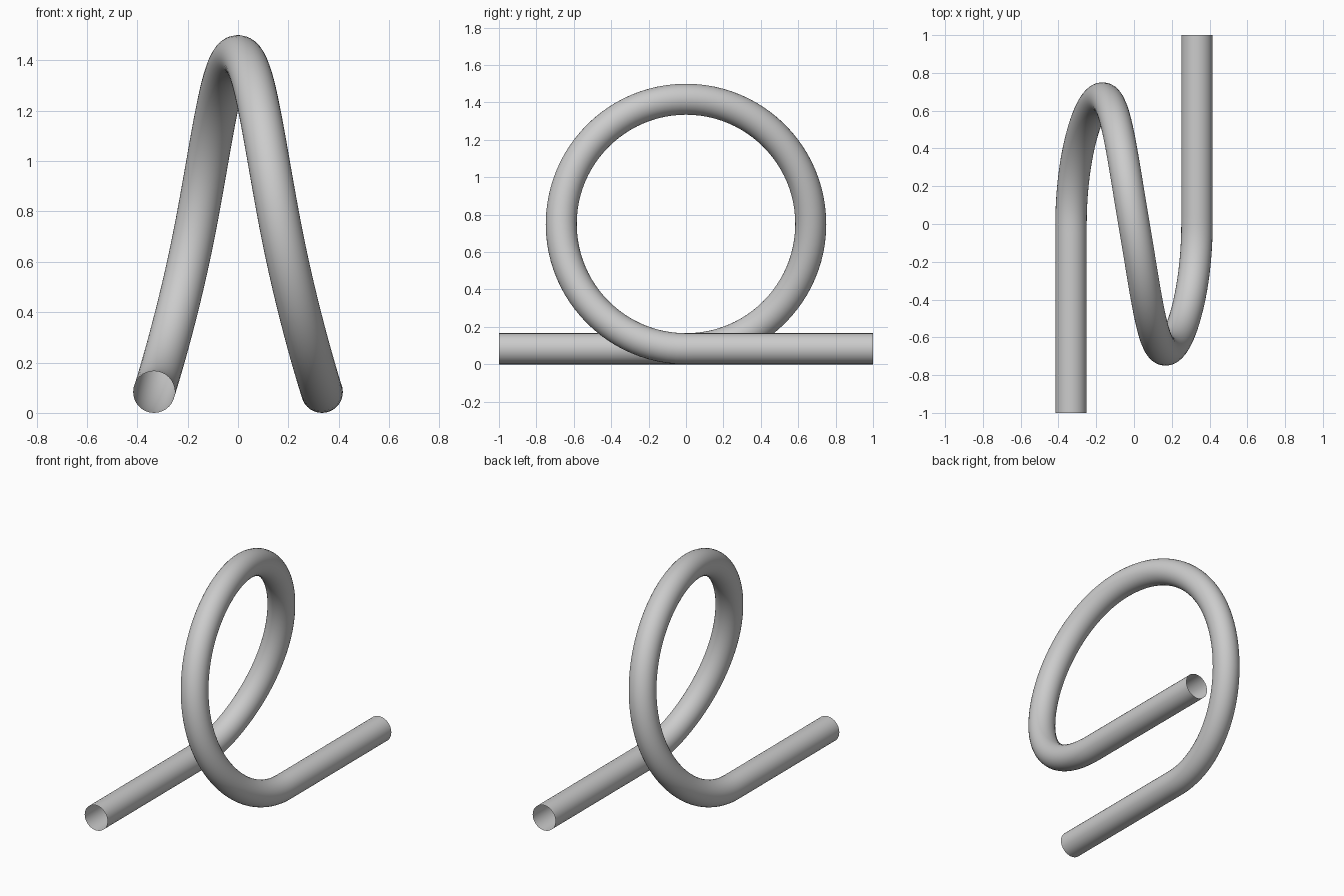
import bpy
from mathutils import Vector

if "Cube" in bpy.data.objects:
    bpy.data.objects.remove(bpy.data.objects["Cube"])

TUBE = 0.083          # tube radius
R = 0.667             # loop radius
H = 0.368             # handle length for a round quarter turn
X = 1 / 3             # sideways offset of the straight runs
LOW, MID, TOP = TUBE, 0.75, 0.75 + R

# Path: point and outgoing handle offset for each control point
path = [
    ((-X, -1, LOW), (0, 0.333, 0)),
    ((-X, 0, LOW), (0, H, 0)),
    ((-X / 2, R, MID), (0.07, 0, H)),
    ((0, 0, TOP), (0.063, -H, 0)),
    ((X / 2, -R, MID), (0.07, 0, -H)),
    ((X, 0, LOW), (0, H, 0)),
    ((X, 1, LOW), (0, 0.333, 0)),
]

# Round open-ended tube swept along the looping path
curve = bpy.data.curves.new("looped_tube", 'CURVE')
curve.dimensions = '3D'
curve.fill_mode = 'FULL'
curve.bevel_depth = TUBE
curve.bevel_resolution = 14
curve.resolution_u = 24
curve.use_fill_caps = False

spline = curve.splines.new('BEZIER')
spline.bezier_points.add(len(path) - 1)
for bp, (co, handle) in zip(spline.bezier_points, path):
    co, handle = Vector(co), Vector(handle)
    bp.handle_left_type = bp.handle_right_type = 'FREE'
    bp.co = co
    bp.handle_left = co - handle
    bp.handle_right = co + handle
spline.use_smooth = True

tube = bpy.data.objects.new("looped_tube", curve)
bpy.context.collection.objects.link(tube)

# Turn the sweep into a smooth mesh
bpy.context.view_layer.objects.active = tube
tube.select_set(True)
bpy.ops.object.convert(target='MESH')
bpy.ops.object.shade_smooth_by_angle()
